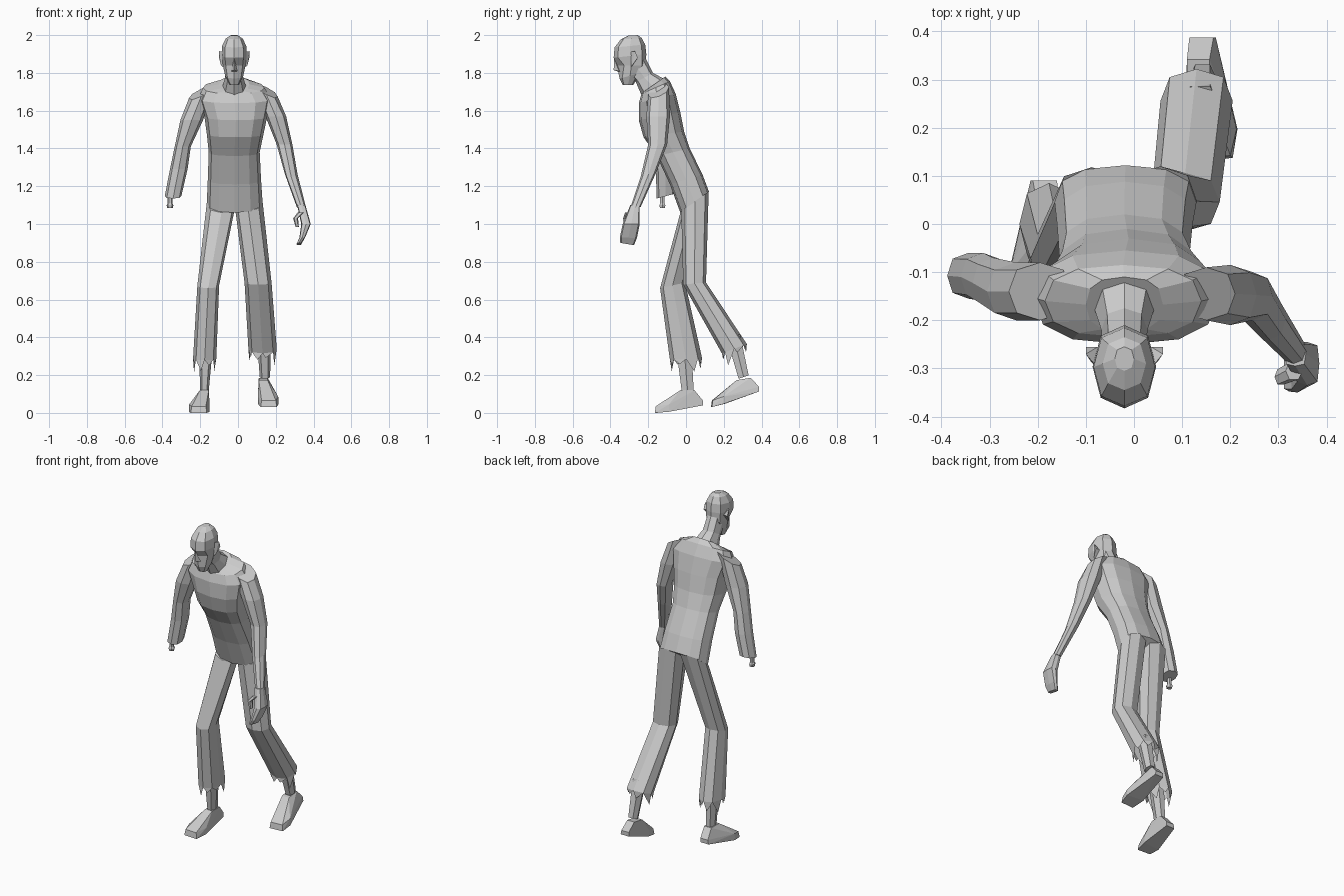
import bpy, bmesh, math, random
from mathutils import Vector
random.seed(4)


def finish(name, bm):
    bmesh.ops.recalc_face_normals(bm, faces=bm.faces)
    me = bpy.data.meshes.new(name)
    bm.to_mesh(me)
    bm.free()
    ob = bpy.data.objects.new(name, me)
    bpy.context.collection.objects.link(ob)
    return ob


def loft(name, rings, n=8, p=0.85, caps=(True, True), hem=False):
    """Skin rings given as (x0, x1, y_front, z_front, y_back, z_back[, z tilt across x])."""
    bm = bmesh.new()
    loops = []
    for r in rings:
        x0, x1, yf, zf, yb, zb = r[:6]
        tilt = r[6] if len(r) > 6 else 0
        loop = []
        for i in range(n):
            a = 2 * math.pi * i / n
            c, s = [math.copysign(abs(v) ** p if abs(v) > 1e-6 else 0, v)
                    for v in (math.cos(a), math.sin(a))]
            t = (1 + s) / 2
            loop.append(bm.verts.new(((x0 + x1) / 2 + c * (x1 - x0) / 2,
                                      yf + (yb - yf) * t,
                                      zf + (zb - zf) * t + c * tilt)))
        loops.append(loop)
    for A, B in zip(loops, loops[1:]):
        for i in range(n):
            j = (i + 1) % n
            bm.faces.new((A[i], A[j], B[j], B[i]))
    if caps[0]:
        bm.faces.new(loops[0])
    if caps[1]:
        bm.faces.new(loops[-1])
    if hem:  # torn points hanging from the last ring
        L = loops[-1]
        for i in range(n):
            j = (i + 1) % n
            m = L[i].co.lerp(L[j].co, random.uniform(0.2, 0.8))
            v = bm.verts.new(m - Vector((0, 0, random.uniform(0.02, 0.08))))
            bm.faces.new((L[i], L[j], v))
    return finish(name, bm)


def hull(name, pts):
    bm = bmesh.new()
    for q in pts:
        bm.verts.new(q)
    bmesh.ops.convex_hull(bm, input=bm.verts)
    return finish(name, bm)


# Torso, leaning forward
loft("shirt", [
    (-.165, .13, -.03, 1.06, .122, 1.17),
    (-.16, .122, -.085, 1.21, .088, 1.26),
    (-.155, .115, -.155, 1.36, .02, 1.40),
    (-.165, .135, -.225, 1.46, -.01, 1.49),
    (-.178, .155, -.25, 1.55, -.03, 1.59),
    (-.21, .175, -.25, 1.64, -.055, 1.69),
    (-.185, .14, -.235, 1.69, -.085, 1.755),
    (-.10, .06, -.225, 1.70, -.11, 1.78)], n=12, p=0.8)

# Neck
loft("neck", [
    (-.085, .045, -.235, 1.68, -.10, 1.76),
    (-.068, .028, -.265, 1.75, -.175, 1.80),
    (-.065, .025, -.31, 1.79, -.215, 1.88)])

# Head, with the eye sockets pushed in
head = loft("head", [
    (-.045, .005, -.335, 1.735, -.28, 1.735),
    (-.068, .028, -.352, 1.77, -.24, 1.80),
    (-.08, .04, -.365, 1.84, -.213, 1.84),
    (-.086, .046, -.383, 1.88, -.21, 1.90),
    (-.084, .044, -.378, 1.935, -.216, 1.95),
    (-.065, .025, -.345, 1.978, -.235, 1.985),
    (-.04, 0, -.305, 1.997, -.255, 2.0)])
for k in (5, 7):
    head.data.vertices[2 * 8 + k].co.y += .018
hull("nose", [(-.02, -.38, 1.875), (-.038, -.355, 1.81), (-.002, -.355, 1.81),
              (-.02, -.383, 1.815), (-.02, -.34, 1.80)])
for s, side in ((-1, "right"), (1, "left")):
    hull(side + "_ear", [(-.02 + s * dx, y, z) for dx, y, z in (
        (.055, -.30, 1.91), (.08, -.27, 1.915), (.08, -.255, 1.88), (.055, -.255, 1.88),
        (.06, -.29, 1.83), (.07, -.285, 1.84))])

# Arms
loft("left_arm", [
    (.09, .21, -.20, 1.685, -.09, 1.725, -.03),
    (.145, .255, -.21, 1.57, -.085, 1.57),
    (.205, .288, -.20, 1.42, -.10, 1.42),
    (.248, .315, -.24, 1.25, -.155, 1.28),
    (.312, .36, -.295, 1.085, -.24, 1.09)])
loft("right_arm", [
    (-.26, -.13, -.20, 1.675, -.08, 1.715, .03),
    (-.305, -.185, -.20, 1.55, -.08, 1.55),
    (-.335, -.25, -.175, 1.41, -.07, 1.41),
    (-.36, -.267, -.16, 1.29, -.06, 1.29),
    (-.388, -.30, -.155, 1.135, -.06, 1.16)])
loft("arm_bone", [
    (-.372, -.347, -.138, 1.16, -.112, 1.16),
    (-.372, -.347, -.138, 1.11, -.112, 1.11),
    (-.378, -.342, -.143, 1.10, -.107, 1.10),
    (-.375, -.345, -.14, 1.085, -.11, 1.085)], n=6)

# Hand with curled fingers and thumb
loft("left_hand", [
    (.313, .357, -.295, 1.10, -.245, 1.10),
    (.335, .385, -.335, 1.0, -.245, 1.0),
    (.325, .355, -.35, .93, -.26, .925),
    (.31, .335, -.348, .90, -.275, .888)], p=0.5)
loft("left_thumb", [
    (.315, .35, -.325, 1.06, -.285, 1.06),
    (.292, .318, -.335, 1.03, -.30, 1.03),
    (.305, .322, -.332, .985, -.31, .985)], n=6)

# Trouser legs with torn hems, ankles
loft("left_trouser_leg", [
    (-.02, .13, -.025, 1.07, .12, 1.172),
    (.035, .178, -.015, .68, .106, .69),
    (.055, .205, .19, .315, .322, .365)], caps=(True, False), hem=True)
loft("right_trouser_leg", [
    (-.165, -.01, -.03, 1.06, .118, 1.17),
    (-.215, -.10, -.137, .66, -.005, .69),
    (-.238, -.115, -.085, .28, .085, .29)], caps=(True, False), hem=True)
loft("left_ankle", [
    (.10, .175, .215, .38, .29, .42),
    (.115, .17, .275, .18, .335, .20)], n=6)
loft("right_ankle", [
    (-.207, -.135, -.055, .33, .035, .33),
    (-.2, -.155, -.027, .115, .045, .115)], n=6)

# Feet: one wedge shape, mirrored and tipped up for the trailing foot
foot = [(-.25, -.16, 0), (-.165, -.165, 0), (-.26, -.10, .006), (-.15, -.09, .006),
        (-.215, .09, .04), (-.16, .09, .04), (-.245, -.155, .035), (-.17, -.16, .035),
        (-.258, -.10, .045), (-.15, -.09, .045), (-.21, .09, .065), (-.16, .09, .065),
        (-.202, -.03, .12), (-.155, -.03, .12), (-.202, .045, .12), (-.155, .045, .12)]
hull("right_foot", foot)
hull("left_foot", [(-x - .045, y + .297, z + .03 + (y + .165) * .17) for x, y, z in foot])
